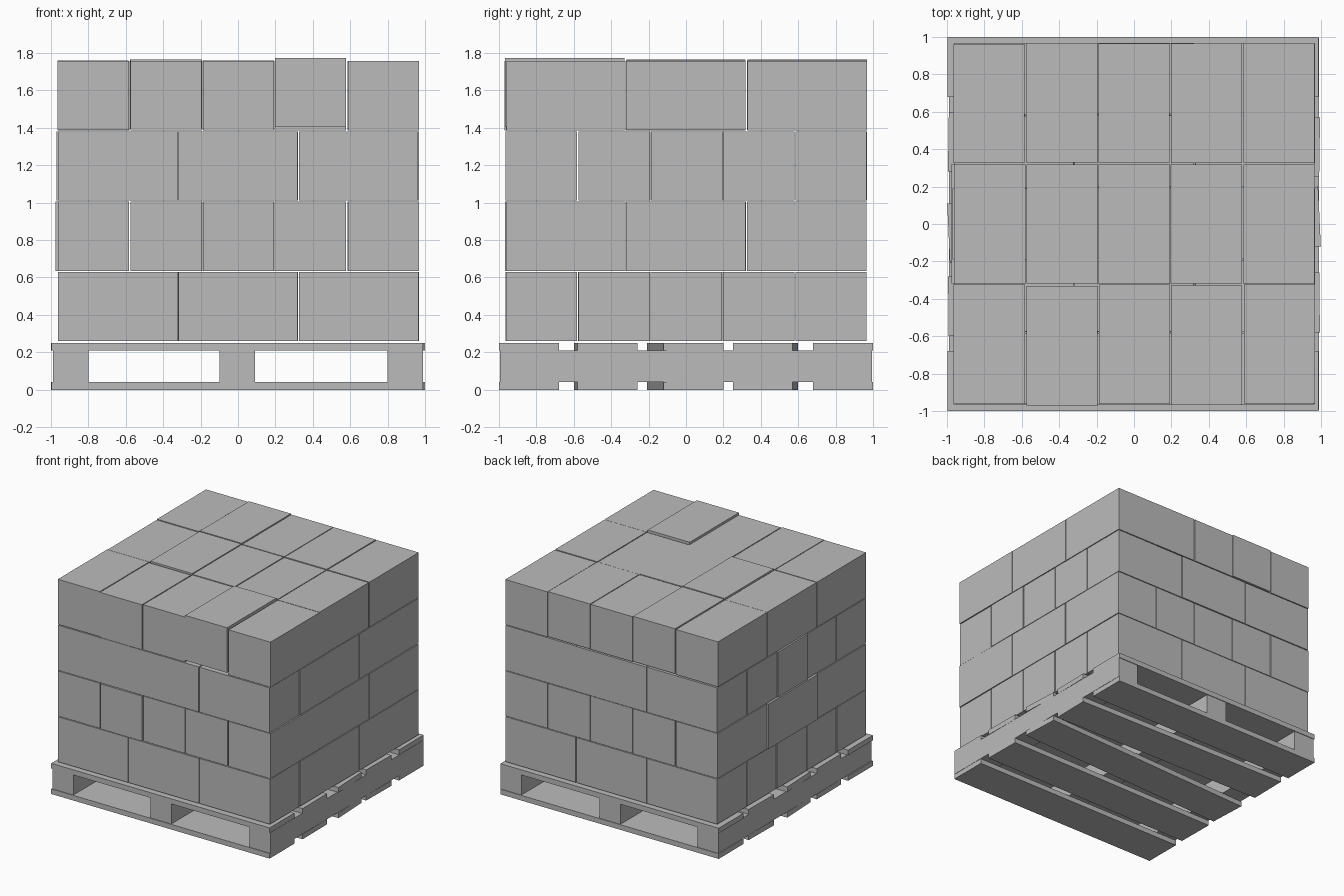
import bpy
import math
import random

random.seed(4)
cube = bpy.data.objects.get("Cube")
if cube:
    bpy.data.objects.remove(cube, do_unlink=True)

grey = bpy.data.materials.new("plain grey")
grey.use_nodes = True
colour = (0.5, 0.5, 0.5, 1)
grey.diffuse_color = colour
grey.node_tree.nodes["Principled BSDF"].inputs["Base Color"].default_value = colour


def box(name, centre, size, turn=0):
    """Add a flat-shaded box with its size applied to the mesh."""
    bpy.ops.mesh.primitive_cube_add(size=1, location=centre)
    ob = bpy.context.object
    ob.name = name
    for v in ob.data.vertices:
        v.co = [c * s for c, s in zip(v.co, size)]
    ob.rotation_euler.z = turn
    ob.data.materials.append(grey)
    return ob


# Pallet stringers running front to back
for x in (-0.895, -0.005, 0.895):
    box("pallet_stringer", (x, 0, 0.125), (0.19, 1.99, 0.17))

# Deck boards, some nailed slightly askew: centre y at the left and right ends
boards = [(-0.84, -0.84), (-0.42, -0.44), (0.04, -0.05), (0.41, 0.44), (0.84, 0.84)]
for name, z in (("bottom_board", 0.02), ("top_board", 0.23)):
    for y_left, y_right in boards:
        turn = math.atan((y_left - y_right) / 2)
        x = 0 if turn else -0.005
        box(name, (x, (y_left + y_right) / 2, z), (1.985, 0.32, 0.042), turn)

# Cartons: four layers, each turned a quarter from the one below
LONG, SHORT, HEIGHT = 0.638, 0.381, 0.37
long_rows = [-0.642, 0, 0.646]
short_rows = [-0.773, -0.385, 0.002, 0.388, 0.776]

# Cartons pushed out of line, keyed by layer, column, row
nudges = {
    (1, 0, 1): (-0.013, 0, 0),
    (1, 1, 0): (0, -0.008, 0),
    (2, 0, 2): (-0.010, 0, 0),
    (3, 1, 0): (0, -0.008, 0),
    (3, 3, 0): (0, -0.008, 0.015),
    (3, 1, 1): (0, 0, 0.008),
    (3, 1, 2): (0, 0.004, 0.008),
}

for layer in range(4):
    along_x = layer % 2 == 0
    columns = long_rows if along_x else short_rows
    rows = short_rows if along_x else long_rows
    size = (LONG, SHORT, HEIGHT) if along_x else (SHORT, LONG, HEIGHT)
    z = 0.26 + HEIGHT / 2 + layer * 0.3755
    for i, x in enumerate(columns):
        for j, y in enumerate(rows):
            dx, dy, dz = nudges.get((layer, i, j), (0, 0, 0))
            dx += random.uniform(-0.002, 0.002)
            dy += random.uniform(-0.002, 0.002)
            if layer == 3:
                dz += random.uniform(0, 0.004)
            box("carton", (x + dx, y + dy, z + dz), size)
